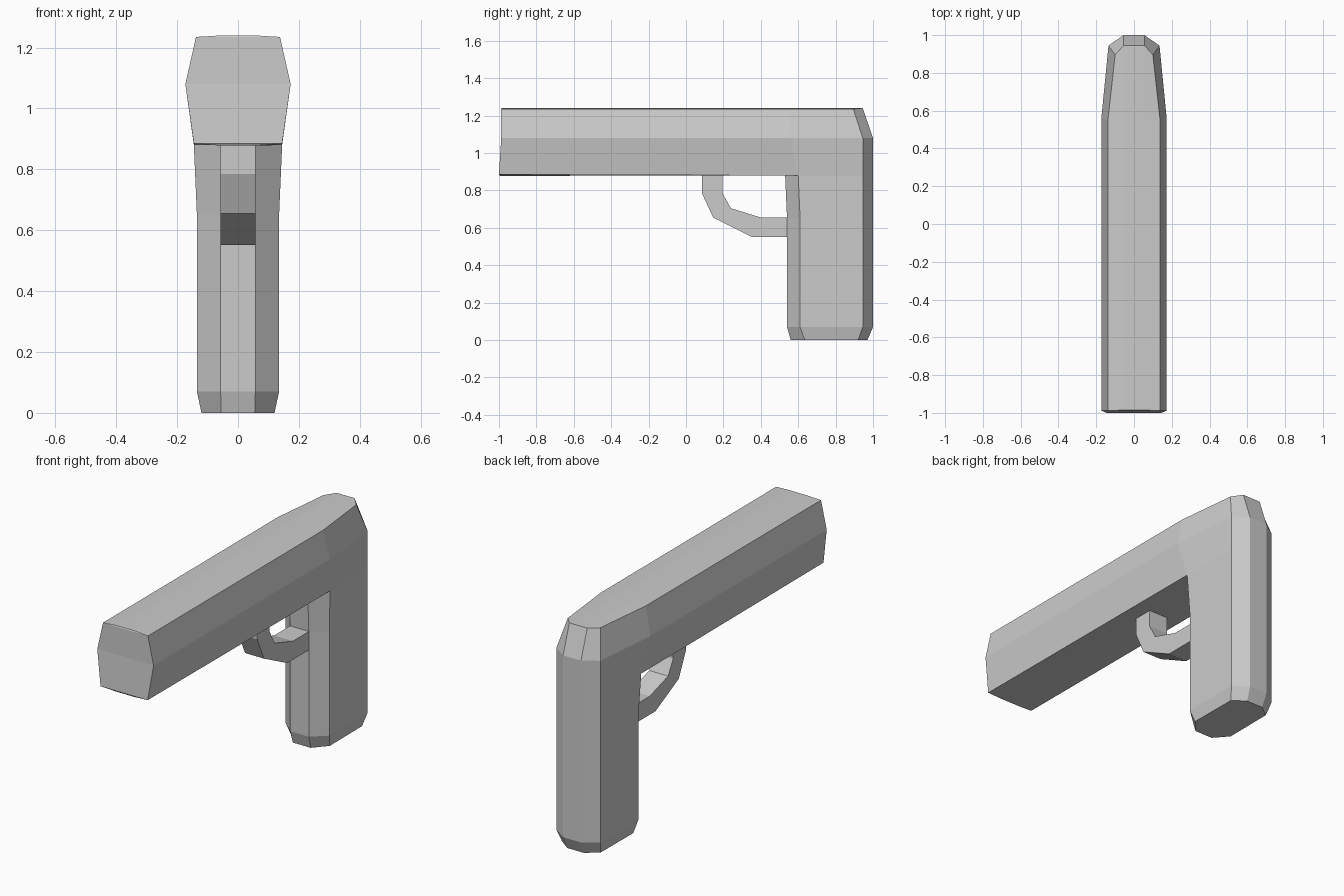
import bpy, bmesh

if "Cube" in bpy.data.objects:
    bpy.data.objects.remove(bpy.data.objects["Cube"])


def finish(name, bm):
    bmesh.ops.recalc_face_normals(bm, faces=bm.faces)
    me = bpy.data.meshes.new(name)
    bm.to_mesh(me)
    bm.free()
    ob = bpy.data.objects.new(name, me)
    bpy.context.collection.objects.link(ob)
    return ob


def ring(bm, half):
    # mirrored ring: right side front to back, then left side back to front
    pts = half + [(-x, y, z) for x, y, z in reversed(half)]
    return [bm.verts.new(p) for p in pts]


# Body: grip lofted upwards, (z, [front, front side, back side, back])
levels = [
    (0.00, [(.055, .56), (.12, .635), (.118, .92), (.05, .97)]),
    (0.07, [(.057, .54), (.135, .61), (.135, .945), (.055, 1.0)]),
    (0.65, [(.057, .54), (.135, .61), (.135, .945), (.055, 1.0)]),
    (0.88, [(.057, .53), (.145, .60), (.135, .945), (.055, 1.0)]),
    (1.08, [(.057, .55), (.173, .56), (.135, .945), (.055, 1.0)]),
    (1.235, [(.055, .55), (.138, .55), (.10, .895), (.055, .945)]),
]
bm = bmesh.new()
rings = [ring(bm, [(x, y, z) for x, y in pts]) for z, pts in levels]
for v in (rings[5][0], rings[5][3], rings[5][4], rings[5][7]):
    v.co.z = 1.24
for k in range(5):
    a, b = rings[k], rings[k + 1]
    for i in range(8):
        if k >= 3 and i in (0, 6, 7):  # open where the barrel joins
            continue
        j = (i + 1) % 8
        bm.faces.new((a[i], a[j], b[j], b[i]))
bm.faces.new(rings[0])
t = rings[5]
for q in ((0, 1, 2, 3), (0, 3, 4, 7), (4, 5, 6, 7)):
    bm.faces.new([t[i] for i in q])

# Body: barrel running forward from the grip opening
r3, r4 = rings[3], rings[4]
back = [r3[0], r3[1], r4[1], t[1], t[0], t[7], t[6], r4[6], r3[6], r3[7]]
front = ring(bm, [(.057, -.995, .878), (.145, -1.0, .885), (.173, -.988, 1.08),
                  (.138, -.988, 1.235), (.055, -.985, 1.24)])
for i in range(10):
    j = (i + 1) % 10
    bm.faces.new((front[i], front[j], back[j], back[i]))
for q in ((0, 1, 8, 9), (1, 2, 7, 8), (2, 3, 6, 7), (3, 4, 5, 6)):
    bm.faces.new([front[i] for i in q])
for v in [v for v in r4 if not v.link_faces]:
    bm.verts.remove(v)
finish("pistol_body", bm)

# Trigger guard: outer and inner side profiles (y, z)
outer = [(.085, .89), (.085, .785), (.145, .655), (.35, .552), (.55, .552)]
inner = [(.195, .89), (.195, .785), (.24, .705), (.40, .655), (.55, .655)]
bm = bmesh.new()
loops = [[bm.verts.new(p) for p in
          ((-.058, *o), (.058, *o), (.058, *n), (-.058, *n))]
         for o, n in zip(outer, inner)]
for a, b in zip(loops, loops[1:]):
    for i in range(4):
        j = (i + 1) % 4
        bm.faces.new((a[i], a[j], b[j], b[i]))
bm.faces.new(loops[0])
bm.faces.new(loops[-1])
finish("trigger_guard", bm)
